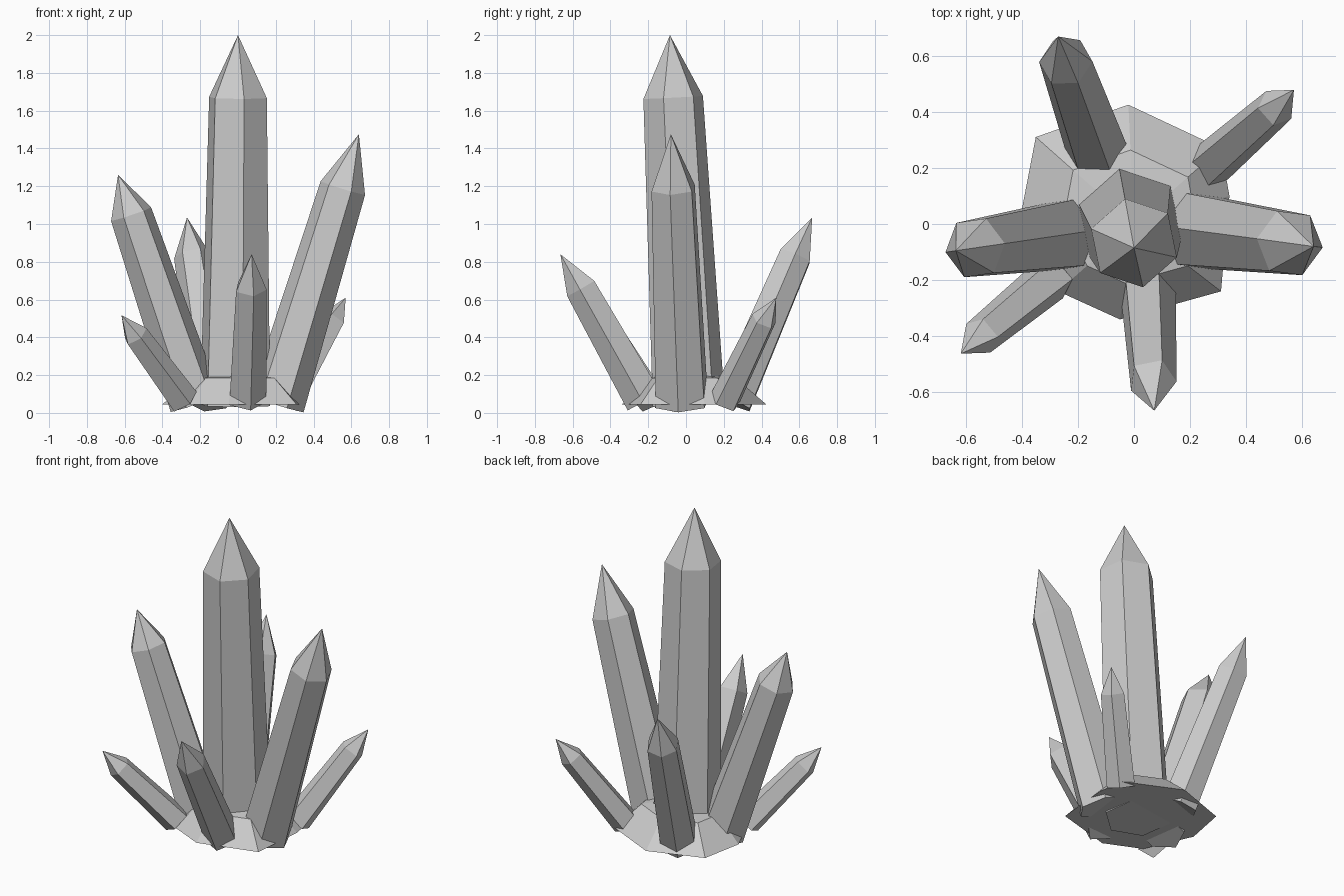
import bpy, bmesh, math
from mathutils import Vector

if "Cube" in bpy.data.objects:
    bpy.data.objects.remove(bpy.data.objects["Cube"])

# One flat stone grey for the whole cluster
grey = bpy.data.materials.new("pale_grey")
grey.diffuse_color = (0.6, 0.6, 0.6, 1.0)
grey.use_nodes = True
grey.node_tree.nodes["Principled BSDF"].inputs["Base Color"].default_value = grey.diffuse_color


def finish(name, bm):
    bmesh.ops.recalc_face_normals(bm, faces=bm.faces)
    mesh = bpy.data.meshes.new(name)
    bm.to_mesh(mesh)
    bm.free()
    mesh.materials.append(grey)
    obj = bpy.data.objects.new(name, mesh)
    bpy.context.collection.objects.link(obj)
    return obj


def bridge(bm, a, b):
    n = len(a)
    for i in range(n):
        j = (i + 1) % n
        bm.faces.new((a[i], a[j], b[j], b[i]))


def fan(bm, ring, tip):
    for i in range(len(ring)):
        bm.faces.new((ring[i], ring[(i + 1) % len(ring)], tip))


def crystal(name, foot, shoulder, tip, r_foot, r_shoulder, sides=6, twist=0):
    """Tapered prism with a pointed end; one corner faces the lean direction."""
    foot, shoulder, tip = Vector(foot), Vector(shoulder), Vector(tip)
    axis = (tip - foot).normalized()
    lean = Vector((axis.x, axis.y, 0)).normalized()
    u = (lean - axis * lean.dot(axis)).normalized()
    v = axis.cross(u)
    bm = bmesh.new()
    rings = []
    for c, r in ((foot, r_foot), (shoulder, r_shoulder)):
        angles = [math.radians(twist) + math.tau * i / sides for i in range(sides)]
        rings.append([bm.verts.new(c + r * (u * math.cos(a) + v * math.sin(a)))
                      for a in angles])
    bm.faces.new(rings[0])
    bridge(bm, *rings)
    fan(bm, rings[1], bm.verts.new(tip))
    return finish(name, bm)


# Crystals: foot centre, shoulder centre, tip, foot radius, shoulder radius
crystal("central_crystal", (-0.015, 0.015, 0.04), (0, -0.068, 1.67), (0, -0.085, 2.0),
        0.195, 0.161, 6, 3)
crystal("right_crystal", (0.205, -0.022, 0.047), (0.555, -0.068, 1.19),
        (0.64, -0.08, 1.475), 0.15, 0.124)
crystal("left_crystal", (-0.225, -0.035, 0.05), (-0.566, -0.085, 1.052),
        (-0.635, -0.095, 1.26), 0.14, 0.113)
crystal("back_crystal", (-0.125, 0.245, 0.055), (-0.243, 0.578, 0.83),
        (-0.27, 0.668, 1.035), 0.115, 0.096, 6, 10)
crystal("front_crystal", (0.045, -0.22, 0.065), (0.065, -0.555, 0.66),
        (0.072, -0.665, 0.84), 0.105, 0.087, 5, 9)
crystal("back_right_crystal", (0.265, 0.205, 0.06), (0.503, 0.413, 0.49),
        (0.57, 0.478, 0.61), 0.085, 0.07, 5)
crystal("front_left_crystal", (-0.29, -0.19, 0.065), (-0.543, -0.397, 0.41),
        (-0.617, -0.462, 0.517), 0.085, 0.07, 5)

# Rough rock base: irregular eight-sided mound with a flat underside
outline = [(0.34, 0.10), (0.31, 0.27), (-0.02, 0.425), (-0.35, 0.31),
           (-0.40, 0.05), (-0.27, -0.24), (-0.05, -0.34), (0.31, -0.24)]
bm = bmesh.new()
low = [bm.verts.new((x, y, 0.045)) for x, y in outline]
high = [bm.verts.new((x * 0.62, y * 0.62, 0.185)) for x, y in outline]
bm.faces.new(low)
bridge(bm, low, high)
fan(bm, high, bm.verts.new((0, 0, 0.215)))
finish("rock_base", bm)
